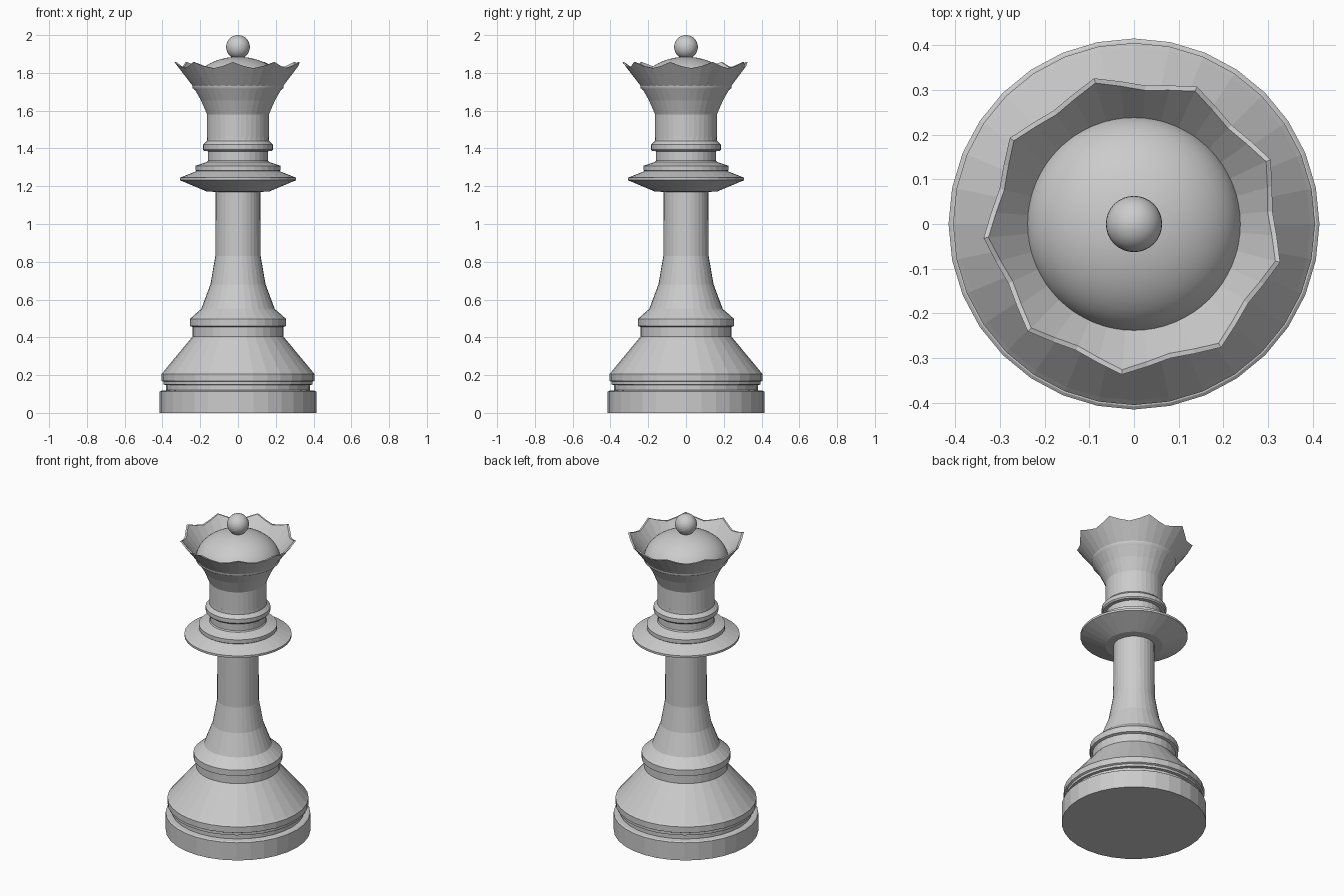
import bpy, bmesh
from math import sin, cos, pi, radians

if "Cube" in bpy.data.objects:
    bpy.data.objects.remove(bpy.data.objects["Cube"])


def lathe(name, rings, sides, start=0.0, smooth=False):
    """Skin rings given as functions i -> (radius, z); cap both ends."""
    bm = bmesh.new()
    rows = []
    for ring in rings:
        row = []
        for i in range(sides):
            r, z = ring(i)
            a = start + 2 * pi * i / sides
            row.append(bm.verts.new((r * cos(a), r * sin(a), z)))
        rows.append(row)
    for lo, hi in zip(rows, rows[1:]):
        for i in range(sides):
            j = (i + 1) % sides
            bm.faces.new((lo[i], lo[j], hi[j], hi[i])).smooth = smooth
    bm.faces.new(rows[0][::-1])
    bm.faces.new(rows[-1])
    bmesh.ops.recalc_face_normals(bm, faces=bm.faces)
    me = bpy.data.meshes.new(name)
    bm.to_mesh(me)
    bm.free()
    ob = bpy.data.objects.new(name, me)
    bpy.context.collection.objects.link(ob)
    return ob


def plain(points):
    return [lambda i, p=p: p for p in points]


# Turned base, pedestal and stem
lathe("base_and_stem", plain([
    (0.415, 0), (0.415, 0.112), (0.408, 0.117), (0.38, 0.12),
    (0.38, 0.147), (0.395, 0.15), (0.395, 0.165), (0.405, 0.17), (0.405, 0.207),
    (0.395, 0.218), (0.24, 0.405), (0.24, 0.455), (0.255, 0.46),
    (0.255, 0.497), (0.235, 0.515), (0.195, 0.55), (0.146, 0.68),
    (0.12, 0.83), (0.118, 1.18)]), 32)

# Collar discs and neck ring
lathe("collar", plain([
    (0.118, 1.17), (0.165, 1.172), (0.308, 1.232), (0.308, 1.245), (0.22, 1.28),
    (0.225, 1.284), (0.225, 1.308), (0.165, 1.328), (0.16, 1.335),
    (0.16, 1.385), (0.18, 1.387), (0.186, 1.395), (0.186, 1.42), (0.165, 1.44),
    (0.164, 1.46)]), 32)

# Flared crown with nine points, hollow inside
def rim(offset):
    lift = [1.0, 0.35, 0.0, 0.35]
    return lambda i: (0.311 + 0.027 * lift[i % 4] - offset,
                      1.825 + 0.032 * lift[i % 4])

lathe("crown",
      plain([(0.164, 1.44), (0.164, 1.58), (0.197, 1.655), (0.24, 1.73)])
      + [rim(0), rim(0.011)]
      + plain([(0.228, 1.735), (0.19, 1.67)]), 36, radians(5.3 + 20))

# Domed cap inside the crown
steps = 12
lathe("cap_dome", plain(
    [(0.20, 1.69)] +
    [(0.242 * cos(pi / 2 * k / steps), 1.72 + 0.165 * sin(pi / 2 * k / steps))
     for k in range(steps)] + [(0.002, 1.885)]), 64, smooth=True)

# Finial ball
bpy.ops.mesh.primitive_uv_sphere_add(segments=32, ring_count=16, radius=0.063,
                                     location=(0, 0, 1.937))
ball = bpy.context.object
ball.name = "finial_ball"
bpy.ops.object.shade_smooth()
